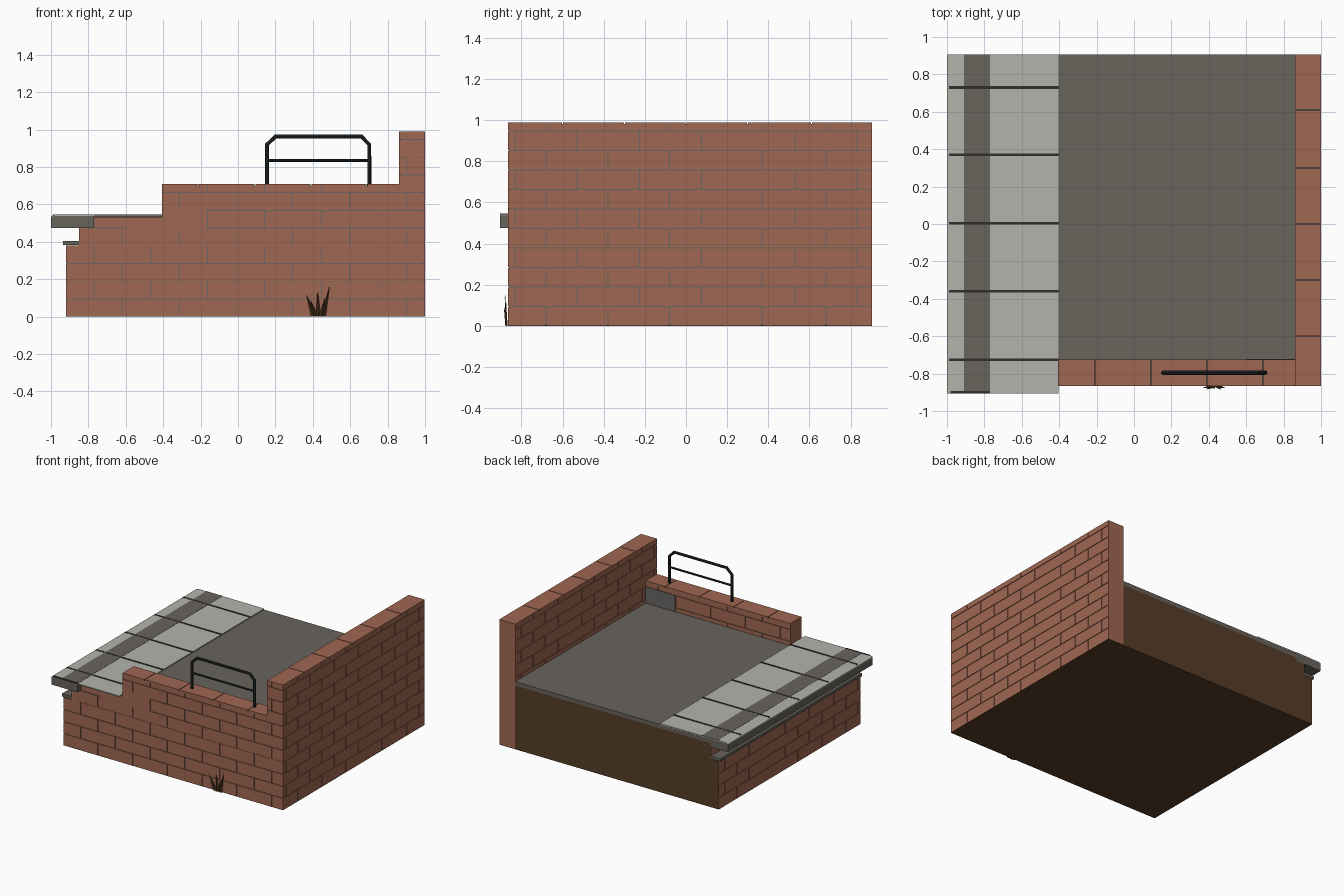
import bpy, bmesh
from mathutils import Matrix, Vector

cube = bpy.data.objects.get("Cube")
if cube:
    bpy.data.objects.remove(cube)


def material(name, r, g, b):
    m = bpy.data.materials.new(name)
    m.use_nodes = True
    m.diffuse_color = (r, g, b, 1)
    m.node_tree.nodes["Principled BSDF"].inputs["Base Color"].default_value = (r, g, b, 1)
    return m


BRICK = material("brick", 0.352, 0.136, 0.084)
MORTAR = material("mortar", 0.14, 0.135, 0.125)
STONE = material("light_stone", 0.456, 0.456, 0.418)
TARMAC = material("tarmac", 0.138, 0.125, 0.107)
JOINT = material("dark_joint", 0.03, 0.028, 0.024)
EARTH = material("earth", 0.095, 0.047, 0.021)
METAL = material("dark_metal", 0.018, 0.023, 0.023)
GRASS = material("dry_grass", 0.07, 0.035, 0.013)


def finish(name, bm, mat):
    bmesh.ops.recalc_face_normals(bm, faces=bm.faces)
    mesh = bpy.data.meshes.new(name)
    bm.to_mesh(mesh)
    bm.free()
    mesh.materials.append(mat)
    obj = bpy.data.objects.new(name, mesh)
    bpy.context.collection.objects.link(obj)
    return obj


def boxes(name, mat, items):
    """One object made of boxes given as (x0, x1, y0, y1, z0, z1)."""
    bm = bmesh.new()
    for x0, x1, y0, y1, z0, z1 in items:
        centre = Matrix.Translation(((x0 + x1) / 2, (y0 + y1) / 2, (z0 + z1) / 2))
        bmesh.ops.create_cube(bm, size=1, matrix=centre @ Matrix.Diagonal((x1 - x0, y1 - y0, z1 - z0, 1)))
    return finish(name, bm, mat)


def prism(name, mat, outline, y0, y1):
    """Extrude an x-z outline along y."""
    bm = bmesh.new()
    face = bm.faces.new([bm.verts.new((x, y0, z)) for x, z in outline])
    side = bmesh.ops.extrude_face_region(bm, geom=[face])["geom"]
    bmesh.ops.translate(bm, vec=(0, y1 - y0, 0), verts=[v for v in side if isinstance(v, bmesh.types.BMVert)])
    return finish(name, bm, mat)


COURSE, GAP, SKIN = 0.0947, 0.0025, 0.005
FRONT, BACK, LEFT_X = -0.865, 0.905, -0.92
FLOOR = 0.535


def courses(u0, u1, z0, z1, odd, even):
    """Bricks (u0, u1, z0, z1) in staggered courses, clipped to a rectangle."""
    for row in range(11):
        low, high = max(z0, row * COURSE + GAP), min(z1, (row + 1) * COURSE - GAP)
        if row == 0:
            low = z0
        if row == 10 or (z1 < 0.72 and high + 0.01 > z1):
            high = z1 if high > z0 else high
        if high - low < 0.006:
            continue
        cuts = [c for c in (even if row % 2 else odd) if u0 + 0.01 < c < u1 - 0.01]
        starts = [u0] + [c + GAP for c in cuts]
        ends = [c - GAP for c in cuts] + [u1]
        for a, b in zip(starts, ends):
            yield a, b, low, high


side_odd, side_even = (-0.68, -0.38, -0.08, 0.37, 0.68), (-0.83, -0.53, -0.225, 0.075, 0.53, 0.83)
front_odd = [-0.62 + 0.304 * k for k in range(6)]
front_even = [-0.77 + 0.304 * k for k in range(6)]

# Mortar cores of the walls
boxes("right_wall_core", MORTAR, [(0.86 + SKIN, 1 - SKIN, FRONT + SKIN, BACK - SKIN, 0.004, 0.98)])
boxes("front_wall_core", MORTAR, [
    (LEFT_X + SKIN, 0.87, FRONT + SKIN, -0.73, 0.004, 0.378),
    (-0.85 + SKIN, 0.87, FRONT + SKIN, -0.73, 0.37, 0.53),
    (-0.4, 0.87, FRONT + SKIN, -0.73, 0.5, 0.7)])
boxes("left_wall_core", MORTAR, [(LEFT_X + SKIN, -0.8, FRONT + SKIN, BACK - 0.003, 0.004, 0.378)])

# Brick skins: outer and inner right wall, left wall
boxes("right_wall_outer_bricks", BRICK,
      [(1 - SKIN, 1, a, b, c, d) for a, b, c, d in courses(FRONT, BACK, 0.003, 0.982, side_odd, side_even)])
boxes("right_wall_inner_bricks", BRICK,
      [(0.86, 0.86 + SKIN, a, b, c, d) for a, b, c, d in courses(FRONT, BACK, 0.5, 0.982, side_odd, side_even)])
boxes("right_wall_back_end", BRICK, [(0.86, 1, BACK - SKIN, BACK, 0.003, 0.985)])
boxes("left_wall_bricks", BRICK,
      [(LEFT_X, LEFT_X + SKIN, a, b, c, d) for a, b, c, d in courses(FRONT, BACK, 0.003, 0.38, side_odd, side_even)])
boxes("left_upper_wall", BRICK, [(-0.85, -0.8, FRONT, BACK - 0.002, 0.38, 0.5)])

# Stepped front face and the inner parapet face
front_regions = ((LEFT_X, 1, 0.003, 0.38), (-0.85, 1, 0.38, FLOOR - 0.002),
                 (-0.405, 1, FLOOR - 0.002, 0.7), (0.86, 1, 0.7, 0.982))
boxes("front_wall_bricks", BRICK,
      [(a, b, FRONT, FRONT + SKIN, c, d) for r in front_regions for a, b, c, d in courses(*r, front_odd, front_even)]
      + [(-0.6, -0.165, FRONT, FRONT + SKIN, 0.46, 0.533), (-0.4, -0.165, FRONT, FRONT + SKIN, 0.53, 0.58)])
boxes("parapet_inner_bricks", BRICK,
      [(a, b, -0.73, -0.725, c, d) for a, b, c, d in courses(-0.405, 0.86, 0.5, 0.7, front_odd, front_even)])
boxes("parapet_left_end", BRICK, [(-0.405, -0.4, FRONT, -0.725, 0.5, 0.7)])
boxes("parapet_inner_panel", MORTAR, [(0.6, 0.86, -0.726, -0.721, 0.53, 0.665)])


def capping(cuts, lo, hi):
    edges = [lo] + list(cuts) + [hi]
    return [(a + (GAP if a != lo else 0), b - (GAP if b != hi else 0)) for a, b in zip(edges, edges[1:])]


# Capping bricks along the wall tops
boxes("right_wall_capping", BRICK, [(0.86, 1, a, b, 0.98, 0.99)
                                    for a, b in capping((-0.6, -0.3, 0, 0.3, 0.61), FRONT, BACK)])
boxes("parapet_capping", BRICK, [(a, b, FRONT, -0.725, 0.695, 0.71)
                                 for a, b in capping((-0.21, 0.09, 0.39, 0.69), -0.405, 0.86)])

# Earth fill and underside
boxes("earth_fill", EARTH, [(LEFT_X + 0.004, 0.862, -0.75, BACK, 0, 0.38), (-0.848, 0.862, -0.75, BACK, 0.38, 0.505),
                            (LEFT_X, 1, FRONT, BACK, 0, 0.003)])

# Platform surface
boxes("tarmac_surface", TARMAC, [(-0.41, 0.86, -0.725, BACK, 0.5, FLOOR)])
boxes("surface_bedding", TARMAC, [(-0.85, -0.4, -0.72, BACK, 0.5, FLOOR)])

# Overhanging edge with a chamfered nose
prism("edge_nose", TARMAC, [(-1, 0.475), (-0.77, 0.475), (-0.77, 0.538), (-0.985, 0.538), (-1, 0.53)], -0.905, BACK)
prism("edge_slabs", STONE, [(-1, 0.53), (-0.98, 0.537), (-0.405, 0.535), (-0.405, 0.543), (-0.98, 0.545), (-1, 0.537)],
      -0.905, BACK)
boxes("warning_stripe", TARMAC, [(-0.91, -0.77, -0.905, BACK, 0.54, 0.546)])
boxes("slab_joints", JOINT, [(-0.99, -0.405, y - 0.007, y + 0.007, 0.538, 0.547)
                             for y in (-0.725, -0.36, 0.005, 0.37, 0.73)]
      + [(-0.98, -0.77, -0.905, -0.893, 0.538, 0.547)])
boxes("lower_ledge", TARMAC, [(-0.935, -0.84, FRONT, BACK, 0.383, 0.405)])


# Handrail
def tube(name, points, radius):
    curve = bpy.data.curves.new(name, "CURVE")
    curve.dimensions = "3D"
    curve.bevel_depth = radius
    curve.bevel_resolution = 2
    curve.use_fill_caps = True
    line = curve.splines.new("POLY")
    line.points.add(len(points) - 1)
    for p, (x, z) in zip(line.points, points):
        p.co = (x, -0.795, z, 1)
    obj = bpy.data.objects.new(name, curve)
    bpy.context.collection.objects.link(obj)
    bpy.ops.object.select_all(action="DESELECT")
    obj.select_set(True)
    bpy.context.view_layer.objects.active = obj
    bpy.ops.object.convert(target="MESH")
    obj = bpy.context.object
    obj.data.materials.clear()
    obj.data.materials.append(METAL)
    bpy.ops.object.shade_smooth_by_angle()


tube("handrail_frame", [(0.155, 0.7), (0.155, 0.92), (0.2, 0.963), (0.66, 0.963), (0.702, 0.92), (0.702, 0.7)], 0.011)
tube("handrail_middle_bar", [(0.155, 0.835), (0.702, 0.835)], 0.008)

# Grass tuft at the foot of the front wall
bm = bmesh.new()
for base, tip, height, lean in ((0.405, 0.365, 0.12, 0.012), (0.42, 0.385, 0.09, 0.02), (0.43, 0.425, 0.14, 0.016),
                                (0.445, 0.465, 0.1, 0.02), (0.455, 0.49, 0.165, 0.012)):
    a, b, c = Vector((base - 0.014, -0.867, 0)), Vector((base + 0.014, -0.867, 0)), Vector((base, -0.878, 0))
    t = Vector((tip, FRONT - lean, height))
    va, vb, vc, vt = [bm.verts.new(p) for p in (a, b, c, t)]
    for tri in ((va, vc, vt), (vc, vb, vt), (vb, va, vt)):
        bm.faces.new(tri)
finish("grass_tuft", bm, GRASS)
